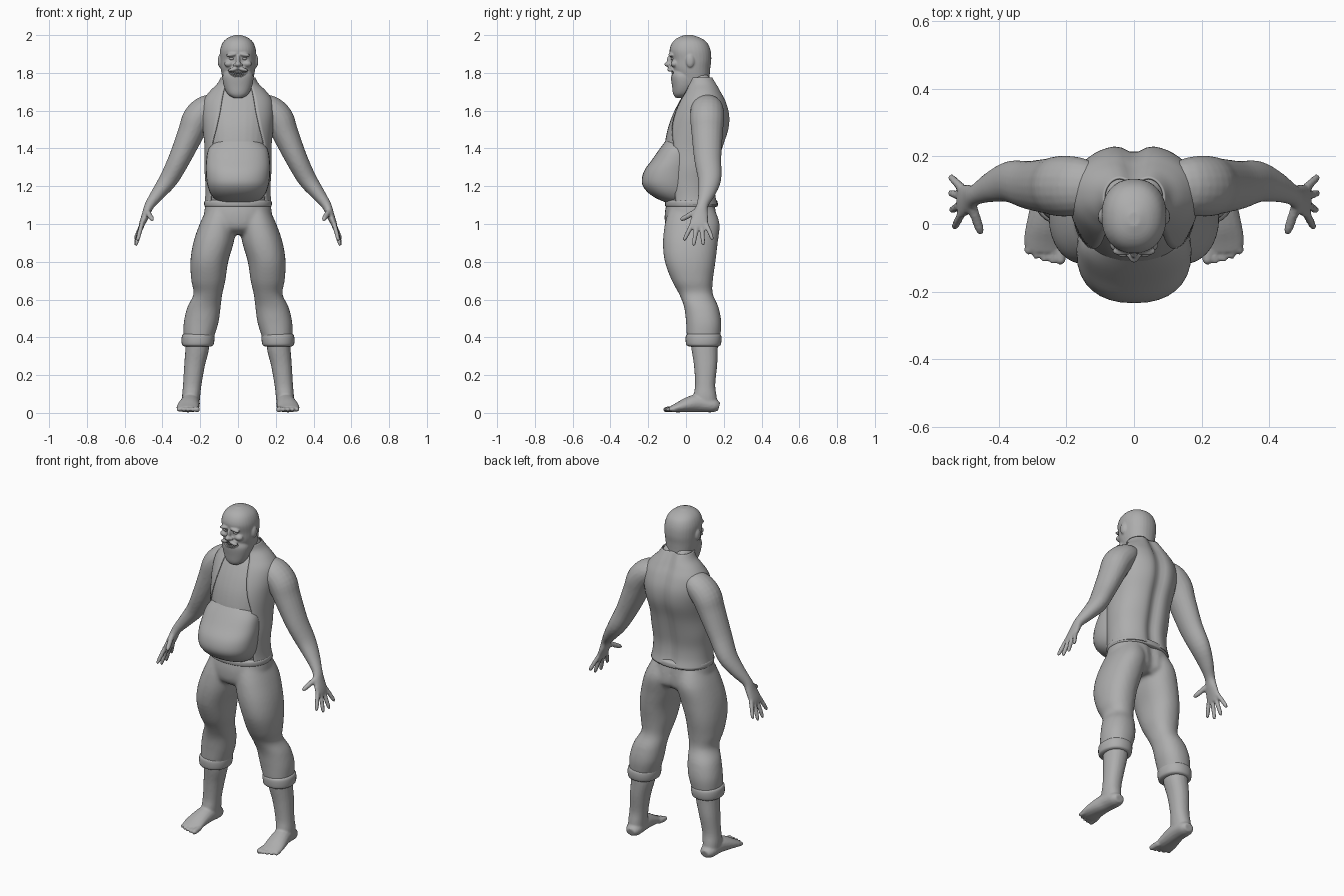
import bpy, bmesh, math
from mathutils import Vector, Matrix

mat = bpy.data.materials.new("clay grey")
mat.diffuse_color = (0.42, 0.42, 0.42, 1)
X, Y = Vector((1, 0, 0)), Vector((0, 1, 0))


def smooth_path(rows, steps=4):
    """Catmull-Rom resampling of rows of numbers."""
    out = []
    for i in range(len(rows) - 1):
        a, b, c, d = (rows[max(i - 1, 0)], rows[i], rows[i + 1], rows[min(i + 2, len(rows) - 1)])
        for s in range(steps):
            t = s / steps
            out.append([0.5 * (2 * q + (r - p) * t + (2 * p - 5 * q + 4 * r - w) * t * t
                               + (3 * q - p - 3 * r + w) * t ** 3)
                        for p, q, r, w in zip(a, b, c, d)])
    return out + [list(rows[-1])]


def skin(bm, rings, closed=True):
    """Joins rings of points into a surface."""
    vs = [[bm.verts.new(p) for p in r] for r in rings]
    n = len(vs[0])
    for a, b in zip(vs, vs[1:]):
        for i in range(n if closed else n - 1):
            j = (i + 1) % n
            bm.faces.new((a[i], a[j], b[j], b[i]))
    if closed:
        bm.faces.new(vs[0])
        bm.faces.new(vs[-1][::-1])


def power(v, k):
    return math.copysign(abs(v) ** (2 / k), v)


def body(bm, rows, sides=(1,), k=2.2, n=32, dent=0, is_open=False):
    """Stack of level sections: z, centre x, half width, front y, back y, front gap angle."""
    for s in sides:
        rings = []
        for row in smooth_path(rows):
            z, cx, rx, yf, yb = row[:5]
            gap = row[5] if is_open else 0
            ring = []
            for i in range(n):
                t = gap + (2 * math.pi - 2 * gap) * i / (n - 1 if is_open else n)
                x, y = rx * power(math.sin(t), k), (yf + yb) / 2 - (yb - yf) / 2 * power(math.cos(t), k)
                if y > (yf + yb) / 2:
                    y -= dent * math.exp(-(x / 0.035) ** 2)
                ring.append((s * (cx + x), y, z))
            rings.append(ring)
        skin(bm, rings, not is_open)


def limb(bm, rows, ref, sides=(1, -1), n=16):
    """Tube along a path: x, y, z, radius along ref, radius across."""
    rows = smooth_path(rows)
    pts = [Vector(r[:3]) for r in rows]
    for s in sides:
        rings = []
        for i, r in enumerate(rows):
            tan = (pts[min(i + 1, len(pts) - 1)] - pts[max(i - 1, 0)]).normalized()
            u = (ref - tan * ref.dot(tan)).normalized()
            v = tan.cross(u)
            ring = []
            for j in range(n):
                a = 2 * math.pi * j / n
                p = pts[i] + u * r[3] * math.cos(a) + v * r[4] * math.sin(a)
                ring.append((s * p.x, p.y, p.z))
            rings.append(ring)
        skin(bm, rings)


def digit(bm, a, b, r, ref):
    """Finger or toe with a rounded tip."""
    a, b = Vector(a), Vector(b)
    rows = [(*a.lerp(b, t), r * f, r * f) for t, f in
            ((0, 1), (0.35, 1), (0.7, 0.95), (0.9, 0.8), (1, 0.35))]
    limb(bm, rows, ref, n=10)


def blob(bm, c, r, sides=(1,), tilt=0):
    for s in sides:
        m = (Matrix.Translation((s * c[0], c[1], c[2])) @ Matrix.Rotation(s * tilt, 4, 'Y')
             @ Matrix.Diagonal((*r, 1)))
        bmesh.ops.create_uvsphere(bm, u_segments=16, v_segments=10, radius=1, matrix=m)


def finish(name, bm, voxel=0, smooth=3):
    bmesh.ops.recalc_face_normals(bm, faces=bm.faces)
    for f in bm.faces:
        f.smooth = True
    me = bpy.data.meshes.new(name)
    bm.to_mesh(me)
    bm.free()
    me.materials.append(mat)
    ob = bpy.data.objects.new(name, me)
    bpy.context.collection.objects.link(ob)
    if voxel:
        m = ob.modifiers.new("merge", 'REMESH')
        m.mode, m.voxel_size, m.use_smooth_shade = 'VOXEL', voxel, True
        m = ob.modifiers.new("soften", 'SMOOTH')
        m.factor, m.iterations = 0.5, smooth
    return ob


# torso with shoulders, arms and hands
bm = bmesh.new()
body(bm, [(1.09, 0, .16, -.09, .145), (1.15, 0, .163, -.10, .148), (1.22, 0, .163, -.11, .15),
          (1.3, 0, .168, -.11, .165), (1.4, 0, .168, -.115, .19), (1.5, 0, .178, -.098, .222),
          (1.58, 0, .185, -.07, .226), (1.65, 0, .175, -.035, .205), (1.70, 0, .14, -.005, .18),
          (1.74, 0, .10, .01, .16), (1.79, 0, .075, .0, .13)], dent=.025)
limb(bm, [(.09, .11, 1.64, .06, .045), (.16, .112, 1.615, .085, .07), (.215, .112, 1.56, .09, .078),
          (.25, .112, 1.48, .083, .07), (.31, .115, 1.345, .072, .058), (.365, .125, 1.24, .062, .05),
          (.42, .11, 1.165, .046, .038), (.468, .087, 1.10, .031, .026), (.488, .076, 1.05, .042, .021),
          (.508, .068, 1.0, .05, .016), (.515, .067, .975, .043, .012)], Y, n=20)
for i, tip in enumerate([(.533, -.012, .91), (.542, .04, .883), (.546, .092, .885), (.546, .142, .915)]):
    digit(bm, (.509, .032 + .025 * i, 1.0), tip, .0125, Y)
digit(bm, (.482, .06, 1.07), (.452, -.03, 1.02), .015, X)
finish("torso_and_arms", bm, .007)

# bare belly
bm = bmesh.new()
body(bm, [(1.115, 0, .10, -.11, .04), (1.14, 0, .13, -.165, .05), (1.175, 0, .152, -.21, .05),
          (1.22, 0, .165, -.234, .05), (1.28, 0, .17, -.222, .05), (1.34, 0, .168, -.18, .05),
          (1.40, 0, .155, -.138, .05), (1.45, 0, .11, -.10, .05)], k=2.3)
finish("belly", bm)

# open sleeveless vest
bm = bmesh.new()
body(bm, [(1.10, 0, .176, -.105, .172, .95), (1.15, 0, .17, -.108, .16, .95),
          (1.22, 0, .17, -.115, .158, 1.0), (1.3, 0, .175, -.115, .172, 1.0),
          (1.4, 0, .174, -.118, .196, .9), (1.5, 0, .183, -.103, .228, .65),
          (1.58, 0, .19, -.075, .232, .5), (1.65, 0, .182, -.04, .212, .45),
          (1.70, 0, .148, -.01, .187, .5), (1.74, 0, .108, .005, .167, .6),
          (1.775, 0, .088, .0, .148, .8)], dent=.025, n=48, is_open=True)
vest = finish("vest", bm)
sol = vest.modifiers.new("cloth", 'SOLIDIFY')
sol.thickness, sol.offset = .006, 0

# trousers
bm = bmesh.new()
body(bm, [(1.125, 0, .168, -.10, .155), (1.05, 0, .18, -.113, .168), (.98, 0, .165, -.105, .17),
          (.945, 0, .11, -.06, .14)], dent=.02)
body(bm, [(1.08, .085, .08, -.09, .15), (1.0, .105, .098, -.112, .178), (.9, .13, .107, -.122, .168),
          (.8, .152, .1, -.112, .156), (.7, .157, .09, -.075, .142), (.63, .159, .076, -.037, .142),
          (.56, .18, .088, -.01, .172), (.48, .195, .092, 0, .187), (.41, .206, .082, .004, .182),
          (.375, .21, .075, .01, .175)], sides=(1, -1))
finish("trousers", bm, .01, 4)

# waistband and rolled cuffs
bm = bmesh.new()
body(bm, [(1.09, 0, .168, -.10, .158), (1.096, 0, .178, -.11, .168), (1.12, 0, .178, -.11, .166),
          (1.128, 0, .165, -.095, .15)])
finish("waistband", bm)
bm = bmesh.new()
body(bm, [(.352, .213, .072, .016, .172), (.36, .213, .083, .002, .183), (.385, .212, .087, -.002, .188),
          (.41, .211, .085, 0, .186), (.42, .21, .075, .012, .176)], sides=(1, -1))
finish("trouser_cuffs", bm)

# bare shins, feet and toes
bm = bmesh.new()
body(bm, [(.40, .212, .062, .02, .17), (.33, .217, .062, .03, .168), (.25, .23, .055, .042, .165),
          (.15, .242, .049, .048, .155), (.09, .248, .048, .04, .162), (.04, .249, .045, .04, .168)],
     sides=(1, -1), n=20)
limb(bm, [(.247, .175, .033, .028, .022), (.248, .145, .04, .045, .038), (.252, .07, .052, .05, .048),
          (.26, .01, .043, .056, .04), (.266, -.045, .028, .06, .026), (.266, -.08, .02, .054, .016)], X)
for i in range(5):
    digit(bm, (.22 + .0225 * i, -.05, .022), (.216 + .0245 * i, -.12 + .003 * i * i / 1.6, .017),
          .0165 if i == 0 else .0125, X)
finish("shins_and_feet", bm, .006)

# head with brow, nose, ears, cheeks, moustache and beard
bm = bmesh.new()
body(bm, [(1.70, 0, .07, -.01, .13), (1.76, 0, .08, -.045, .125), (1.82, 0, .091, -.075, .128),
          (1.87, 0, .095, -.078, .134), (1.92, 0, .095, -.087, .13), (1.96, 0, .081, -.073, .112),
          (1.985, 0, .055, -.046, .078), (2.0, 0, .018, -.008, .035)])
body(bm, [(1.668, 0, .025, -.055, -.01), (1.688, 0, .055, -.068, .03), (1.73, 0, .075, -.074, .05),
          (1.78, 0, .082, -.08, .05), (1.81, 0, .07, -.075, .04)])
blob(bm, (.034, -.08, 1.896), (.032, .014, .010), (1, -1), .15)
blob(bm, (0, -.088, 1.865), (.011, .014, .028))
blob(bm, (0, -.098, 1.845), (.016, .017, .013))
blob(bm, (.015, -.088, 1.843), (.011, .012, .009), (1, -1))
blob(bm, (.048, -.06, 1.848), (.025, .022, .018), (1, -1))
blob(bm, (.026, -.083, 1.818), (.03, .017, .010), (1, -1), .25)
blob(bm, (.096, .022, 1.862), (.011, .022, .034), (1, -1))
head = finish("head", bm, .005, 3)

# mouth opening
bm = bmesh.new()
blob(bm, (0, -.09, 1.792), (.042, .035, .015))
blob(bm, (.028, -.08, 1.797), (.024, .03, .011), (1, -1), -.3)
cutter = finish("mouth_cutter", bm, .004, 1)
cutter.hide_render = True
cutter.hide_set(True)
cut = head.modifiers.new("mouth", 'BOOLEAN')
cut.operation, cut.object = 'DIFFERENCE', cutter

# teeth along the grin, and eyes
bm = bmesh.new()
for i in range(-4, 5):
    x = i * .0092
    for z in (1.783, 1.803):
        blob(bm, (x, -.072 + 9 * x * x, z + 4 * x * x), (.0046, .006, .009))
finish("teeth", bm)
bm = bmesh.new()
blob(bm, (.033, -.067, 1.876), (.014, .013, .009), (1, -1))
finish("eyes", bm)
